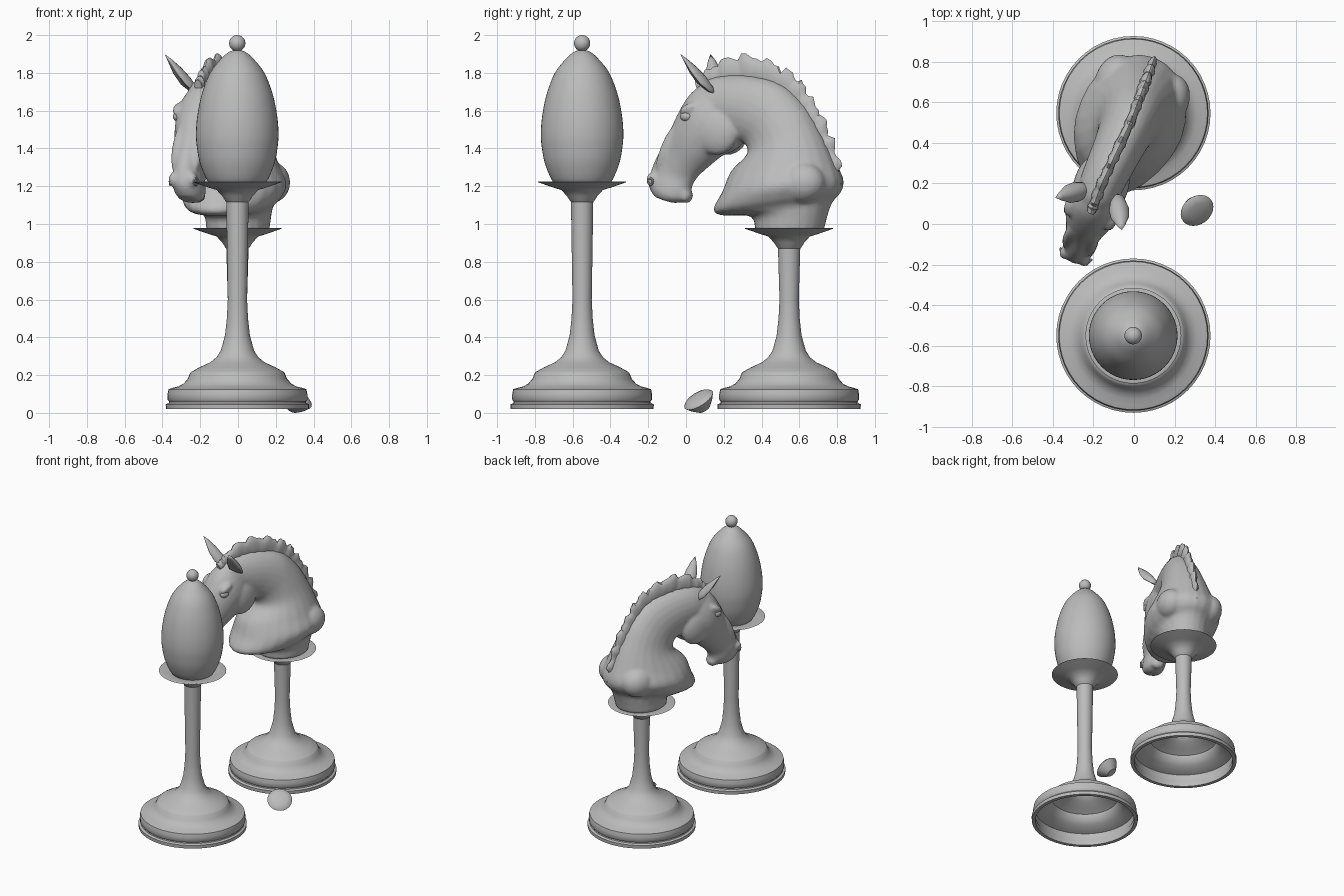
import bpy, bmesh, math, random
from mathutils import Vector, Matrix

if "Cube" in bpy.data.objects:
    bpy.data.objects.remove(bpy.data.objects["Cube"], do_unlink=True)
random.seed(4)

grey = bpy.data.materials.new("stone_grey")
grey.use_nodes = True
grey.diffuse_color = (0.5, 0.5, 0.5, 1)
grey.node_tree.nodes["Principled BSDF"].inputs["Base Color"].default_value = (0.5, 0.5, 0.5, 1)

FRONT, BACK = -0.55, 0.55
TURN = Matrix.Rotation(math.radians(-20.5), 4, 'Z')


def finish(name, bm, angle=35):
    """Turn a bmesh into a named, shaded object."""
    bmesh.ops.recalc_face_normals(bm, faces=bm.faces)
    mesh = bpy.data.meshes.new(name)
    bm.to_mesh(mesh)
    bm.free()
    mesh.materials.append(grey)
    ob = bpy.data.objects.new(name, mesh)
    bpy.context.collection.objects.link(ob)
    bpy.ops.object.select_all(action='DESELECT')
    ob.select_set(True)
    bpy.context.view_layer.objects.active = ob
    bpy.ops.object.shade_smooth_by_angle(angle=math.radians(angle))
    return ob


def lathe(profile, steps=48):
    """Spin a radius/height profile around z."""
    bm = bmesh.new()
    vs = [bm.verts.new((r, 0, z)) for r, z in profile]
    es = [bm.edges.new(pair) for pair in zip(vs, vs[1:])]
    bmesh.ops.spin(bm, geom=vs + es, cent=(0, 0, 0), axis=(0, 0, 1),
                   angle=math.tau, steps=steps)
    bmesh.ops.remove_doubles(bm, verts=bm.verts, dist=0.0003)
    return bm


def spline(rows, n):
    """Smoothly resample rows of numbers, n steps per gap."""
    out = []
    for i in range(len(rows) - 1):
        a, b, c, d = (rows[max(0, min(len(rows) - 1, i + k))] for k in (-1, 0, 1, 2))
        for j in range(n):
            t = j / n
            out.append([0.5 * (2 * q + (r - p) * t + (2 * p - 5 * q + 4 * r - s) * t * t
                               + (3 * q - p - 3 * r + s) * t ** 3)
                        for p, q, r, s in zip(a, b, c, d)])
    return out + [list(rows[-1])]


def place(y, z, side=0.0):
    """Point on the turned middle plane of the horse, head bent a little to its right."""
    bend = -.028 * max(0, min(1, (.5 - y) / .3)) * max(0, min(1, (z - 1.05) / .2))
    return TURN @ Vector((side, (y - BACK) / 0.937, z)) + Vector((bend, BACK, 0))


def loft(bm, rows, sides=24):
    """Oval sections: front y, z, rear y, z, half width."""
    rings = []
    for ya, za, yb, zb, w in rows:
        ring = []
        for k in range(sides):
            t = math.tau * k / sides
            f = (1 - math.cos(t)) / 2
            ring.append(bm.verts.new(place(ya + (yb - ya) * f, za + (zb - za) * f,
                                           w * math.sin(t))))
        rings.append(ring)
    for a, b in zip(rings, rings[1:]):
        for k in range(sides):
            m = (k + 1) % sides
            bm.faces.new((a[k], a[m], b[m], b[k]))
    bm.faces.new(rings[0][::-1])
    bm.faces.new(rings[-1])


def ball(bm, centre, size, tilt=0.0):
    m = (Matrix.Translation(centre) @ TURN @ Matrix.Rotation(tilt, 4, 'X')
         @ Matrix.Diagonal((*size, 1)))
    bmesh.ops.create_uvsphere(bm, u_segments=24, v_segments=16, radius=1, matrix=m)


# Pedestals: thin hollow moulded foot, slender stem and dished plate
FOOT = [(0, .42), (.05, .41), (.075, .33), (.1, .29), (.14, .258), (.195, .232), (.238, .208),
        (.245, .18), (.28, .145), (.335, .122), (.355, .115), (.358, .07), (.35, .055), (.352, .02),
        (.378, .02), (.38, .045), (.364, .052), (.362, .06), (.37, .07), (.37, .1),
        (.365, .125), (.345, .132), (.312, .14), (.285, .155), (.262, .182), (.25, .212),
        (.243, .218), (.2, .242), (.143, .268), (.11, .295), (.088, .33), (.066, .41),
        (.056, .5), (.051, .6)]


def pedestal(name, y, top):
    plate = [(.059, top - .105), (.064, top - .1), (.08, top - .075), (.11, top - .042),
             (.15, top - .03), (.236, top), (.23, top + .003), (.17, top - .01), (0, top - .012)]
    ob = finish(name, lathe(FOOT + plate), 40)
    ob.location = (-.003, y, 0)


pedestal("egg_pedestal", FRONT, 1.222)
pedestal("horse_pedestal", BACK - .004, .976)

# Egg with a ball finial
egg = spline([(0, 1.195), (.13, 1.2), (.19, 1.3), (.214, 1.41), (.218, 1.5), (.207, 1.6),
              (.184, 1.7), (.144, 1.8), (.09, 1.87), (.045, 1.91), (0, 1.925)], 4)
finish("egg_body", lathe([(max(r, 0), z) for r, z in egg])).location = (-.004, FRONT, 0)
bm = bmesh.new()
bmesh.ops.create_uvsphere(bm, u_segments=24, v_segments=16, radius=.043)
finish("finial_ball", bm).location = (-.004, FRONT, 1.957)

# Horse neck and chest
bm = bmesh.new()
loft(bm, spline([
    (.375, .965, .72, .965, .165), (.35, 1.04, .745, 1.06, .175), (.2, 1.045, .77, 1.12, .2),
    (.155, 1.075, .81, 1.17, .24), (.205, 1.17, .82, 1.23, .265), (.25, 1.28, .79, 1.32, .222),
    (.33, 1.365, .72, 1.48, .168), (.32, 1.42, .63, 1.63, .14), (.27, 1.44, .5, 1.745, .125),
    (.22, 1.46, .31, 1.79, .115), (.13, 1.5, .14, 1.775, .1), (.07, 1.6, .07, 1.72, .07)], 5))
# Horse head from poll to muzzle
loft(bm, spline([
    (.16, 1.77, .3, 1.43, .095), (.08, 1.735, .26, 1.39, .125), (.02, 1.68, .19, 1.36, .135),
    (-.04, 1.58, .12, 1.305, .122), (-.1, 1.45, .06, 1.25, .095), (-.155, 1.35, .03, 1.2, .08),
    (-.185, 1.27, .02, 1.15, .08), (-.192, 1.2, -.01, 1.12, .075),
    (-.165, 1.145, -.06, 1.11, .05)], 5))
ball(bm, place(.0, 1.15), (.05, .035, .04))
for s in (-1, 1):
    ball(bm, place(.19, 1.49, s * .08), (.055, .12, .125))         # cheek
    ball(bm, place(.05, 1.61, s * .105), (.032, .055, .026), .5)   # brow
    ball(bm, place(-.085, 1.4, s * .058), (.03, .03, .13), -.4)    # cheekbone
    ball(bm, place(-.16, 1.235, s * .05), (.03, .032, .04))        # nostril swell
    ball(bm, place(.66, 1.22, s * .14), (.1, .13, .11))            # shoulder
horse = finish("horse_head_and_neck", bm, 60)
remesh = horse.modifiers.new("blend", 'REMESH')
remesh.mode = 'VOXEL'
remesh.voxel_size = .012
remesh.use_smooth_shade = True
smooth = horse.modifiers.new("soften", 'SMOOTH')
smooth.factor = .5
smooth.iterations = 4

# Mane: a thin ridge with a ragged outer edge
crest = spline([(.07, 1.70, .05, 1.76), (.14, 1.72, .13, 1.83), (.29, 1.74, .27, 1.89),
                (.43, 1.72, .45, 1.86), (.53, 1.66, .58, 1.785), (.59, 1.58, .67, 1.67),
                (.65, 1.48, .75, 1.52), (.69, 1.35, .81, 1.36), (.7, 1.23, .82, 1.2)], 7)
rows = []
for i, (ya, za, yb, zb) in enumerate(crest):
    g = 1.08 - .06 * (i % 5) + random.uniform(-.07, .07)
    rows.append((ya, za, ya + (yb - ya) * g, za + (zb - za) * g, random.uniform(.02, .03)))
bm = bmesh.new()
loft(bm, rows, 12)
finish("mane", bm, 40)

# Ears: cupped leaf shapes
for name, base, tip in (("left_ear", (-.085, .15, 1.69), (-.06, -.03, 1.9)),
                        ("right_ear", (-.205, .18, 1.68), (-.388, .13, 1.9))):
    base, tip = Vector(base), Vector(tip)
    size = (tip - base).length
    bm = lathe([(0, 0), (.034, .1 * size), (.05, .35 * size), (.044, .6 * size),
                (.022, .84 * size), (0, size)], 16)
    for v in bm.verts:
        v.co.y = v.co.y * .5 - 9 * v.co.x ** 2
    ob = finish(name, bm, 50)
    ob.matrix_world = Matrix.Translation(base) @ (tip - base).to_track_quat('Z', 'Y').to_matrix().to_4x4()

# Eyes and nostril rims
for name, s in (("left", 1), ("right", -1)):
    bm = bmesh.new()
    ball(bm, place(.04, 1.57, s * .108), (.024, .034, .026))
    finish(name + "_eye", bm)
    bpy.ops.mesh.primitive_torus_add(major_radius=.017, minor_radius=.006, major_segments=16,
                                     minor_segments=8, location=place(-.163, 1.225, s * .073),
                                     rotation=(0, math.radians(90), math.radians(-20.5 - s * 25)))
    rim = bpy.context.object
    rim.name = name + "_nostril"
    rim.data.materials.append(grey)
    bpy.ops.object.shade_smooth_by_angle()

# Small cut stone lying between the pedestals
bm = lathe([(0, .018), (.05, .016), (.074, .008), (.087, -.004), (.065, -.035), (.035, -.065), (0, -.068)], 24)
turn = Vector((.38, -.48, .79)).to_track_quat('Z', 'Y').to_matrix().to_4x4()
bmesh.ops.transform(bm, matrix=turn, verts=bm.verts)
low = min(v.co.z for v in bm.verts)
bmesh.ops.translate(bm, vec=(.312, .065, -low), verts=bm.verts)
finish("small_stone", bm, 30)
